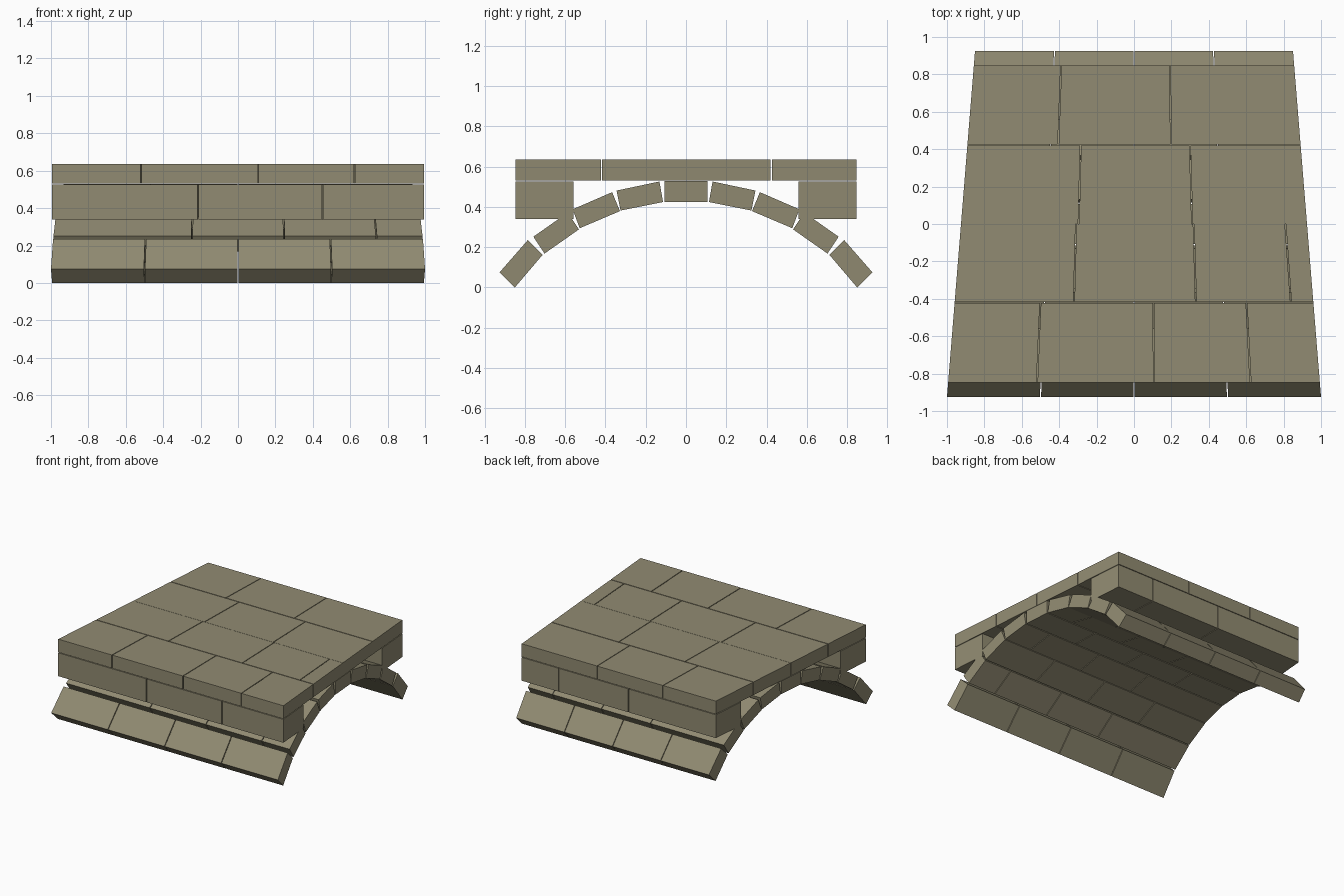
import bpy
import bmesh

cube = bpy.data.objects.get("Cube")
if cube:
    bpy.data.objects.remove(cube, do_unlink=True)

# Weathered stone colour
stone = bpy.data.materials.new("olive_stone")
stone.use_nodes = True
colour = (0.283, 0.258, 0.168, 1)
stone.diffuse_color = colour
stone.node_tree.nodes["Principled BSDF"].inputs["Base Color"].default_value = colour

GAP = 0.006


def half_width(y):
    """The bridge narrows evenly from front to back."""
    return 0.925 - 0.081 * y


def course(name, profile, joints):
    """A row of blocks: a (y, z) profile split along x at fractional joints."""
    bm = bmesh.new()
    stops = [-1, *joints, 1]
    for a, b in zip(stops, stops[1:]):
        a += GAP / 2 if a > -1 else 0
        b -= GAP / 2 if b < 1 else 0
        ends = [[bm.verts.new((f * half_width(y), y, z)) for y, z in profile]
                for f in (a, b)]
        n = len(profile)
        bm.faces.new(ends[0])
        bm.faces.new(ends[1][::-1])
        for i in range(n):
            j = (i + 1) % n
            bm.faces.new((ends[0][i], ends[1][i], ends[1][j], ends[0][j]))
    bmesh.ops.recalc_face_normals(bm, faces=bm.faces[:])
    mesh = bpy.data.meshes.new(name)
    bm.to_mesh(mesh)
    bm.free()
    mesh.materials.append(stone)
    obj = bpy.data.objects.new(name, mesh)
    bpy.context.collection.objects.link(obj)


def box(y0, y1, z0, z1):
    return [(y0, z0), (y1, z0), (y1, z1), (y0, z1)]


# Arch rings of wedge blocks, mirrored front to back
even = (-0.5, 0, 0.5)
odd = (-0.25, 0.25, 0.75)
arch = [
    ([(0.926, 0.075), (0.85, 0), (0.712, 0.162), (0.786, 0.235)], even),
    ([(0.758, 0.252), (0.703, 0.168), (0.532, 0.288), (0.587, 0.372)], odd),
    ([(0.563, 0.388), (0.528, 0.294), (0.328, 0.379), (0.367, 0.473)], even),
    ([(0.345, 0.481), (0.325, 0.382), (0.114, 0.424), (0.132, 0.526)], odd),
]
for side, sign in (("front", -1), ("back", 1)):
    for i, (profile, joints) in enumerate(arch):
        course(f"{side}_arch_course_{i + 1}",
               [(sign * y, z) for y, z in profile], joints)
course("keystone_course", box(-0.107, 0.107, 0.424, 0.528), even)

# Support walls between the arch and the deck
course("front_support_wall", box(-0.847, -0.56, 0.34, 0.526), (-0.215, 0.455))
course("back_support_wall", box(0.56, 0.847, 0.34, 0.526), (-0.1, 0.62))

# Paving slabs of the deck
deck = [
    (-0.847, -0.423, (-0.522, 0.108, 0.627)),
    (-0.417, -0.001, (-0.335, 0.345, 0.875)),
    (0.001, 0.42, (-0.32, 0.336)),
    (0.426, 0.847, (-0.455, 0.223)),
]
for i, (y0, y1, joints) in enumerate(deck):
    course(f"deck_row_{i + 1}", box(y0, y1, 0.531, 0.635), joints)
